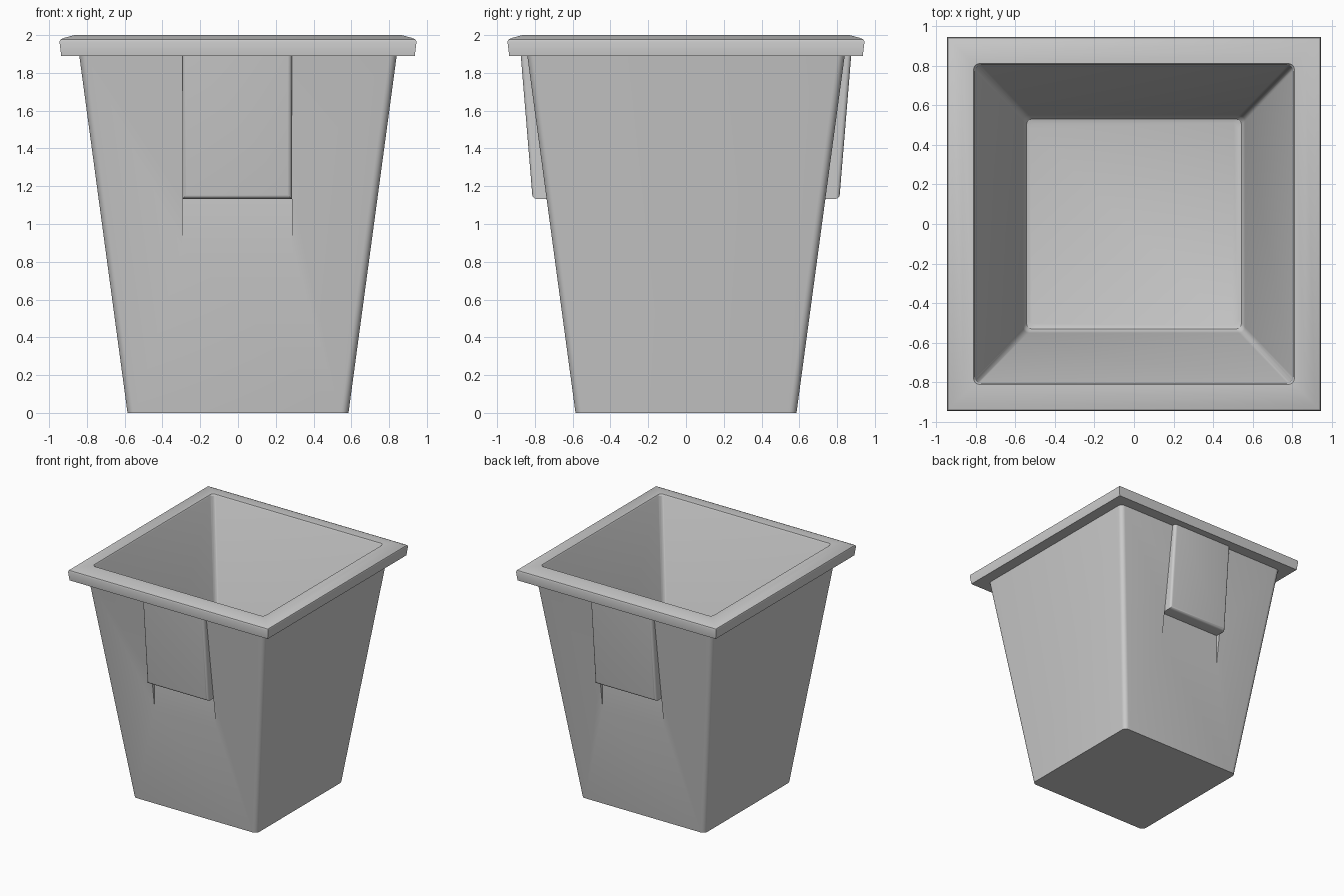
import bpy, bmesh, math
from mathutils import Matrix

if "Cube" in bpy.data.objects:
    bpy.data.objects.remove(bpy.data.objects["Cube"])

SLOPE = 0.135                        # outward lean of the walls per unit of height


def make_object(name, bm):
    bmesh.ops.recalc_face_normals(bm, faces=bm.faces)
    mesh = bpy.data.meshes.new(name)
    bm.to_mesh(mesh)
    bm.free()
    obj = bpy.data.objects.new(name, mesh)
    bpy.context.collection.objects.link(obj)
    return obj


def activate(obj):
    bpy.ops.object.select_all(action='DESELECT')
    obj.select_set(True)
    bpy.context.view_layer.objects.active = obj


def rounded_ring(hx, hy, r, z, steps=6):
    pts = []
    for k, (sx, sy) in enumerate([(1, 1), (-1, 1), (-1, -1), (1, -1)]):
        for i in range(steps + 1):
            a = math.pi / 2 * (k + i / steps)
            pts.append((sx * (hx - r) + r * math.cos(a), sy * (hy - r) + r * math.sin(a), z))
    return pts


def loft(name, sections):
    bm = bmesh.new()
    rings = [[bm.verts.new(p) for p in rounded_ring(*s)] for s in sections]
    for a, b in zip(rings, rings[1:]):
        n = len(a)
        for i in range(n):
            bm.faces.new((a[i], a[(i + 1) % n], b[(i + 1) % n], b[i]))
    bm.faces.new(rings[0])
    bm.faces.new(rings[-1])
    bmesh.ops.remove_doubles(bm, verts=bm.verts, dist=0.0001)
    return make_object(name, bm)


def side_prism(name, profile, x0, x1, turn, bevel_test=None):
    """Extrude a (y, z) profile along x, then turn it about z."""
    bm = bmesh.new()
    a = [bm.verts.new((x0, y, z)) for y, z in profile]
    b = [bm.verts.new((x1, y, z)) for y, z in profile]
    n = len(a)
    bm.faces.new(a)
    bm.faces.new(b)
    for i in range(n):
        bm.faces.new((a[i], a[(i + 1) % n], b[(i + 1) % n], b[i]))
    bmesh.ops.recalc_face_normals(bm, faces=bm.faces)
    if bevel_test:
        edges = [e for e in bm.edges if bevel_test(e)]
        bmesh.ops.bevel(bm, geom=edges, offset=0.022, segments=5, profile=0.5, affect='EDGES')
    bmesh.ops.transform(bm, matrix=Matrix.Rotation(turn, 4, 'Z'), verts=bm.verts)
    return make_object(name, bm)


# Planter shell: outer wall, overhanging rim, inner wall and floor in one loft
shell = loft("planter_shell", [
    (0.585, 0.585, 0.04, 0.0),
    (0.84, 0.84, 0.04, 1.89),
    (0.936, 0.936, 0.0, 1.89),
    (0.945, 0.945, 0.0, 1.965),
    (0.94, 0.94, 0.0, 1.977),
    (0.915, 0.915, 0.0, 1.987),
    (0.865, 0.865, 0.0, 2.0),
    (0.81, 0.81, 0.03, 2.0),
    (0.803, 0.803, 0.03, 1.99),
    (0.56, 0.55, 0.03, 0.09),
    (0.554, 0.542, 0.03, 0.065),
    (0.543, 0.53, 0.03, 0.048),
    (0.525, 0.512, 0.03, 0.042),
])

# Shallow sloping finger recesses below each tab
wall = lambda z: -(0.585 + SLOPE * z)
recess = [(wall(0.88), 0.88), (-0.704, 1.16), (-0.9, 1.16), (-0.9, 0.88)]
for turn in (0, math.pi):
    cutter = side_prism("recess_cutter", recess, -0.295, 0.285, turn)
    cutter.hide_render = True
    mod = shell.modifiers.new("recess", 'BOOLEAN')
    mod.operation = 'DIFFERENCE'
    mod.solver = 'EXACT'
    mod.object = cutter
    activate(shell)
    bpy.ops.object.modifier_apply(modifier=mod.name)
    bpy.data.objects.remove(cutter)


# Grip tabs on the front and back, with rounded outer edges
def outer_edge(e):
    return all(v.co.y < -0.8 for v in e.verts) and not all(v.co.z > 1.85 for v in e.verts)


tab_profile = [(-0.877, 1.92), (-0.812, 1.133), (-0.70, 1.133), (-0.815, 1.92)]
tabs = [side_prism(name, tab_profile, -0.295, 0.285, turn, outer_edge)
        for name, turn in (("front_tab", 0), ("back_tab", math.pi))]

# Smooth the rounded corners, keep the real edges crisp
for obj in [shell] + tabs:
    activate(obj)
    bpy.ops.object.shade_smooth_by_angle(angle=math.radians(32))
